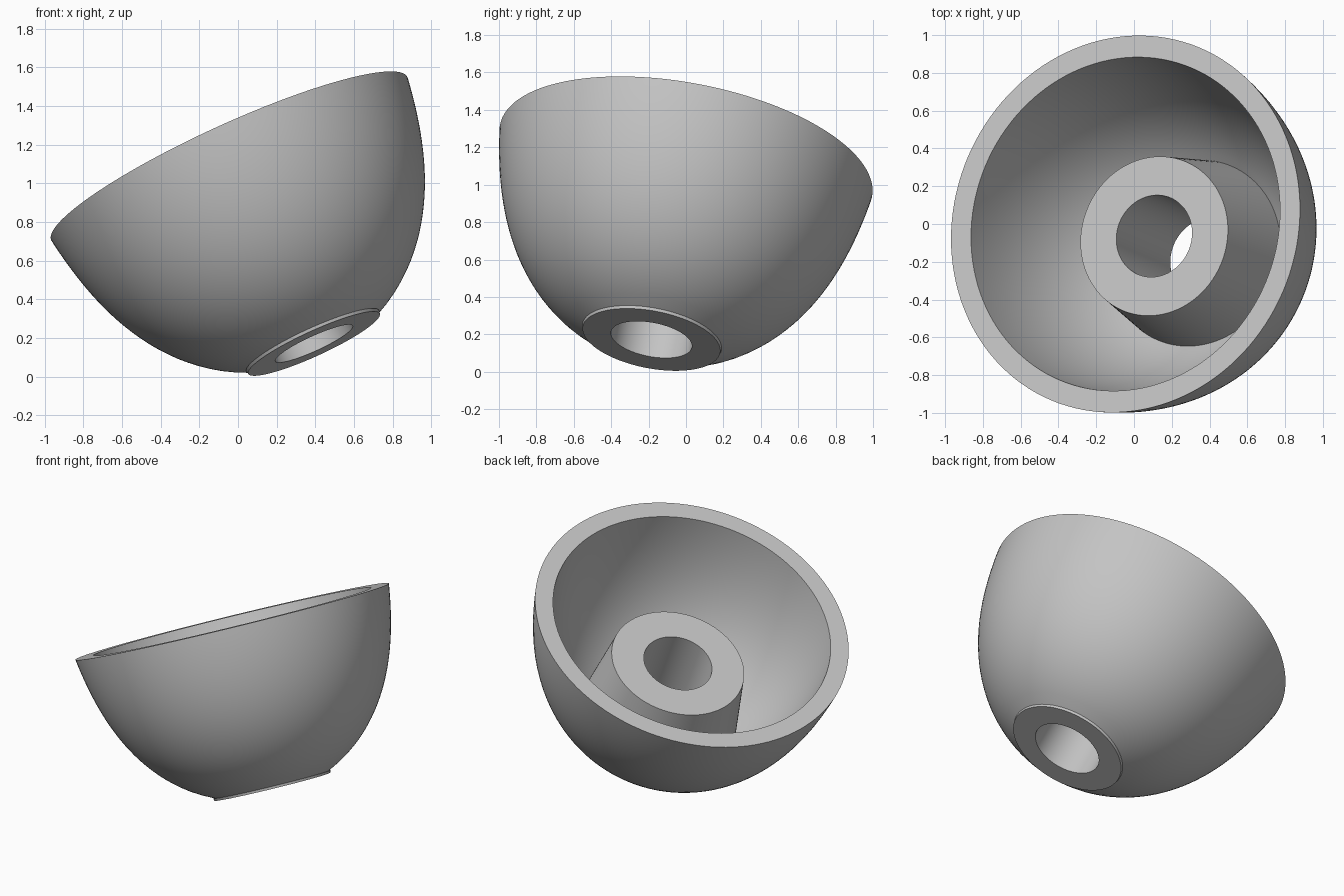
import bpy
import bmesh
import math
from mathutils import Vector

old = bpy.data.objects.get("Cube")
if old:
    bpy.data.objects.remove(old, do_unlink=True)

SEGMENTS = 128
STEPS = 28
AXIS = Vector((-0.41, 0.173, 0.895)).normalized()   # tilted axis of the bowl
RIM_CENTRE = Vector((-0.045, 0.0, 1.128))
BASE = 1.068          # depth of the base below the rim
LIP = 1.052           # depth where the base ring starts
HUB_TOP = 0.37
HUB_FOOT = 0.89
HOLE = 0.22
WALL = 0.116


def outer_radius(d):
    """Bowl radius at depth d below the rim."""
    return math.sqrt(1.026 - 0.285 * d - 0.30 * d ** 2 - 0.22 * d ** 3)


def material(name, grey):
    mat = bpy.data.materials.new(name)
    mat.use_nodes = True
    colour = (grey, grey, grey, 1.0)
    mat.diffuse_color = colour
    mat.node_tree.nodes["Principled BSDF"].inputs["Base Color"].default_value = colour
    return mat


def lathe(name, profile, mat):
    """Revolve a closed (radius, depth) profile about the tilted axis."""
    bm = bmesh.new()
    verts = [bm.verts.new((r, 0, -d)) for r, d in profile]
    edges = [bm.edges.new((v, verts[(i + 1) % len(verts)])) for i, v in enumerate(verts)]
    bmesh.ops.spin(bm, geom=verts + edges, cent=(0, 0, 0), axis=(0, 0, 1),
                   angle=math.tau, steps=SEGMENTS, use_merge=True)
    bmesh.ops.remove_doubles(bm, verts=bm.verts, dist=1e-5)
    bmesh.ops.recalc_face_normals(bm, faces=bm.faces)
    mesh = bpy.data.meshes.new(name)
    bm.to_mesh(mesh)
    bm.free()
    mesh.materials.append(mat)
    obj = bpy.data.objects.new(name, mesh)
    obj.rotation_euler = AXIS.to_track_quat("Z", "Y").to_euler()
    obj.location = RIM_CENTRE
    bpy.context.collection.objects.link(obj)
    bpy.ops.object.select_all(action="DESELECT")
    obj.select_set(True)
    bpy.context.view_layer.objects.active = obj
    bpy.ops.object.shade_smooth_by_angle(angle=math.radians(30))
    return obj


# Outer wall from rim to base, then the thin base ring
outside = [(outer_radius(LIP * i / STEPS), LIP * i / STEPS) for i in range(STEPS + 1)]
base_ring = [(0.378, LIP), (0.374, BASE), (HOLE, BASE)]

# Bored hub with a drafted side that widens down to the cavity floor
hub = [(HOLE, HUB_TOP), (0.428, HUB_TOP)]

# Cavity wall from the foot of the hub back up to the rim
inside = [(outer_radius(d) - WALL, d)
          for d in (HUB_FOOT * (1 - i / STEPS) for i in range(STEPS + 1))]

lathe("bowl_with_hub", outside + base_ring + hub + inside, material("light_grey", 0.55))
